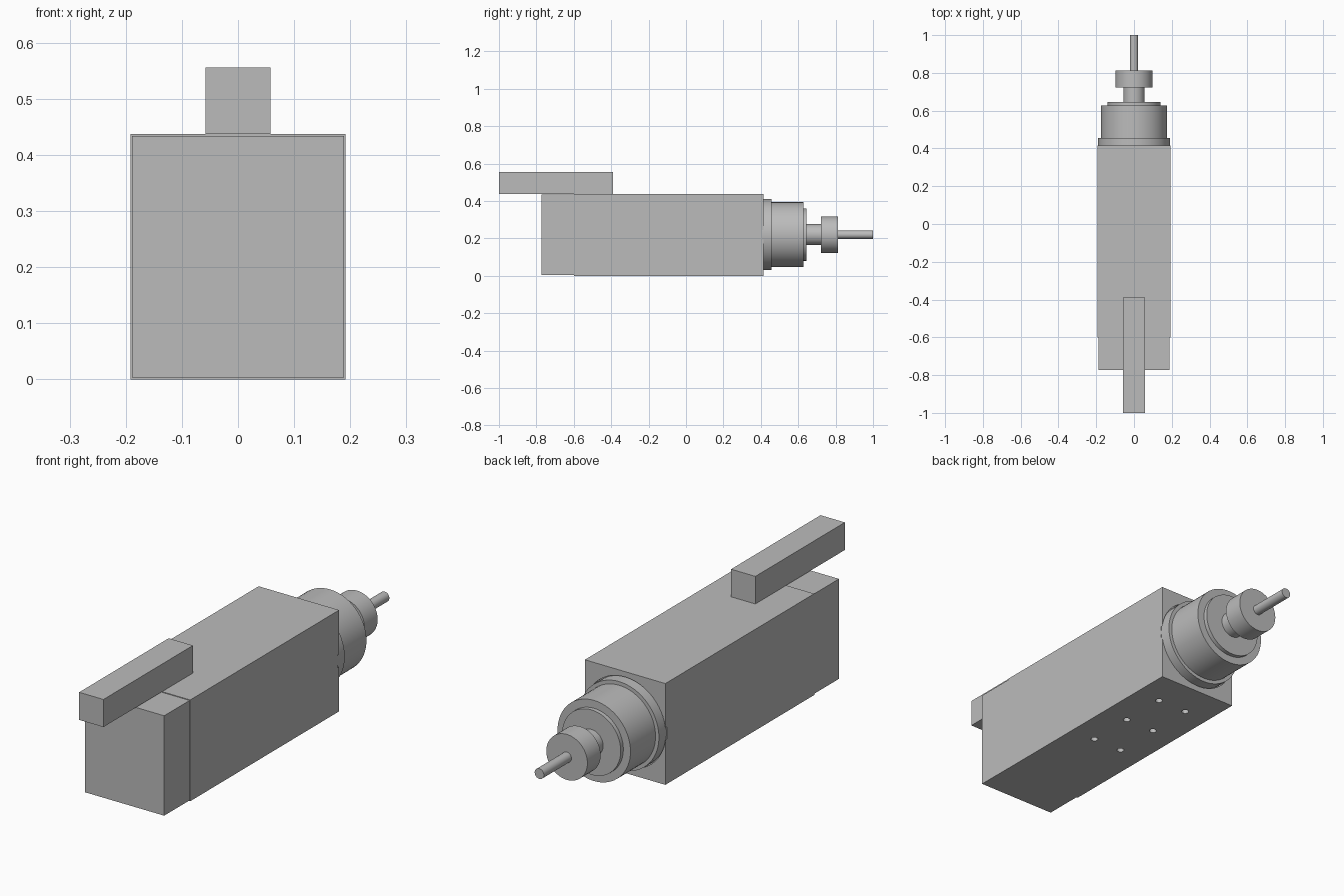
import bpy
from math import pi, radians

if "Cube" in bpy.data.objects:
    bpy.data.objects.remove(bpy.data.objects["Cube"])

grey = bpy.data.materials.new("machine_grey")
grey.use_nodes = True
colour = (0.5, 0.5, 0.5, 1)
grey.diffuse_color = colour
grey.node_tree.nodes["Principled BSDF"].inputs["Base Color"].default_value = colour

AXIS_Z = 0.22   # height of the spindle axis


def finish(name):
    ob = bpy.context.object
    ob.name = name
    ob.data.materials.append(grey)
    return ob


def box(name, half_width, y0, y1, z0, z1):
    bpy.ops.mesh.primitive_cube_add(size=1, location=(0, (y0 + y1) / 2, (z0 + z1) / 2))
    ob = finish(name)
    ob.scale = (2 * half_width, y1 - y0, z1 - z0)
    bpy.ops.object.transform_apply(location=False, rotation=False, scale=True)
    return ob


def round_part(name, radius, y0, y1):
    bpy.ops.mesh.primitive_cylinder_add(
        vertices=64, radius=radius, depth=y1 - y0,
        location=(0, (y0 + y1) / 2, AXIS_Z), rotation=(pi / 2, 0, 0))
    ob = finish(name)
    bpy.ops.object.shade_smooth_by_angle(angle=radians(30))
    return ob


def cut(target, cutter):
    cutter.hide_render = True
    mod = target.modifiers.new("cut", "BOOLEAN")
    mod.operation = "DIFFERENCE"
    mod.solver = "EXACT"
    mod.object = cutter
    bpy.context.view_layer.objects.active = target
    bpy.ops.object.modifier_apply(modifier=mod.name)
    bpy.data.objects.remove(cutter)


# Housing with a shallow nose pocket and mounting holes underneath
body = box("motor_housing", 0.192, -0.6, 0.415, 0, 0.437)
cut(body, round_part("pocket_cutter", 0.194, 0.405, 0.5))
for y in (-0.175, 0.038, 0.25):
    for x in (-0.072, 0.072):
        bpy.ops.mesh.primitive_cylinder_add(vertices=32, radius=0.015, depth=0.2, location=(x, y, 0))
        cut(body, finish("hole_cutter"))
bpy.ops.object.select_all(action="DESELECT")
body.select_set(True)
bpy.context.view_layer.objects.active = body
bpy.ops.object.shade_smooth_by_angle(angle=radians(30))

# Slightly smaller rear cover and the connector bar on top
box("rear_cover", 0.189, -0.773, -0.6, 0.003, 0.434)
box("connector_bar", 0.058, -1.0, -0.39, 0.437, 0.556)

# Turned nose, stepping down to the cutting tool
for name, radius, y0, y1 in (
    ("nose_flange", 0.19, 0.405, 0.456),
    ("nose_barrel", 0.174, 0.456, 0.627),
    ("nose_cap", 0.14, 0.627, 0.645),
    ("spindle_shaft", 0.056, 0.645, 0.722),
    ("collet_nut", 0.098, 0.722, 0.812),
    ("tool_shank", 0.022, 0.812, 1.0),
):
    round_part(name, radius, y0, y1)
